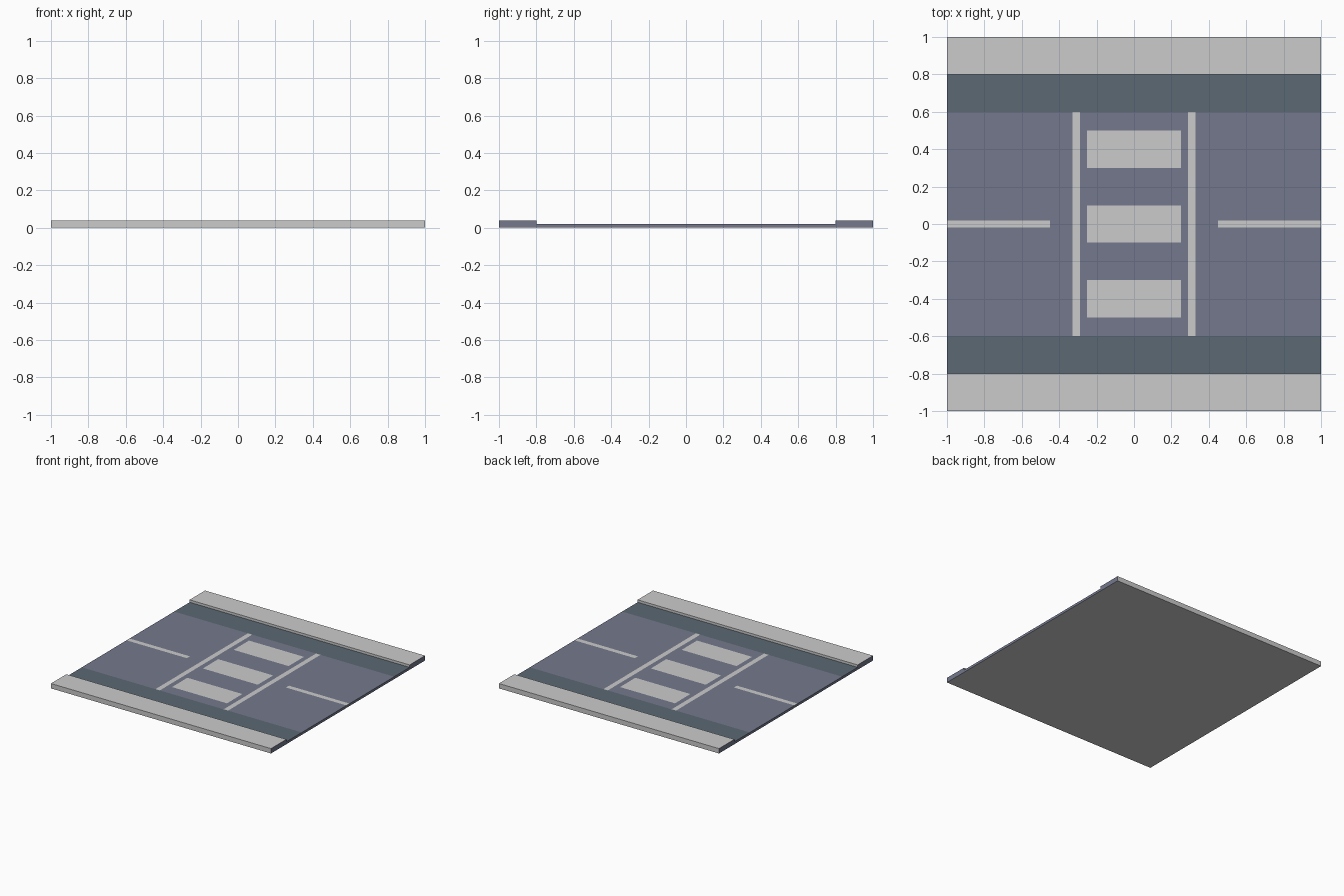
import bpy
import bmesh
from mathutils import Vector

if "Cube" in bpy.data.objects:
    bpy.data.objects.remove(bpy.data.objects["Cube"])


def colour(name, rgb):
    mat = bpy.data.materials.new(name)
    mat.diffuse_color = (*rgb, 1)
    mat.use_nodes = True
    mat.node_tree.nodes["Principled BSDF"].inputs["Base Color"].default_value = mat.diffuse_color
    return mat


GREY = colour("pale_concrete", (0.8, 0.8, 0.8))
ASPHALT = colour("asphalt", (0.175, 0.19, 0.265))
GUTTER = colour("dark_gutter", (0.105, 0.14, 0.175))

ROAD_Z, WALK_Z, MARK_Z = 0.02, 0.04, 0.0205


def finish(name, bm, mats):
    mesh = bpy.data.meshes.new(name)
    bm.to_mesh(mesh)
    bm.free()
    for mat in mats:
        mesh.materials.append(mat)
    obj = bpy.data.objects.new(name, mesh)
    bpy.context.collection.objects.link(obj)


def strip(name, y0, y1, height, top):
    """Full-width slab: coloured top, asphalt ends, grey sides and base."""
    bm = bmesh.new()
    bmesh.ops.create_cube(bm, size=1)
    bmesh.ops.scale(bm, vec=(2, y1 - y0, height), verts=bm.verts)
    bmesh.ops.translate(bm, vec=(0, (y0 + y1) / 2, height / 2), verts=bm.verts)
    bm.normal_update()
    for face in bm.faces:
        if face.normal.z > 0.5:
            face.material_index = 1
        elif abs(face.normal.x) > 0.5:
            face.material_index = 2
    finish(name, bm, [GREY, top, ASPHALT])


def marking(name, x, y, width, depth):
    """Flat painted rectangle on the road surface."""
    bm = bmesh.new()
    bmesh.ops.create_grid(bm, x_segments=1, y_segments=1, size=0.5)
    bmesh.ops.scale(bm, vec=(width, depth, 1), verts=bm.verts)
    bmesh.ops.translate(bm, vec=Vector((x, y, MARK_Z)), verts=bm.verts)
    finish(name, bm, [GREY])


# Road bed, with gutters and raised pavements on both sides
strip("road", -0.6, 0.6, ROAD_Z, ASPHALT)
for side, label in ((-1, "front"), (1, "back")):
    strip(f"{label}_gutter", *sorted((side * 0.6, side * 0.8)), ROAD_Z, GUTTER)
    strip(f"{label}_pavement", *sorted((side * 0.8, side * 1.0)), WALK_Z, GREY)

# Crossing borders and centre lines
for side, label in ((-1, "left"), (1, "right")):
    marking(f"{label}_crossing_border", side * 0.31, 0, 0.04, 1.2)
    marking(f"{label}_centre_line", side * 0.725, 0, 0.55, 0.04)

# Crossing stripes
for i in range(3):
    marking(f"crossing_stripe_{i + 1}", 0, (i - 1) * 0.4, 0.5, 0.2)
